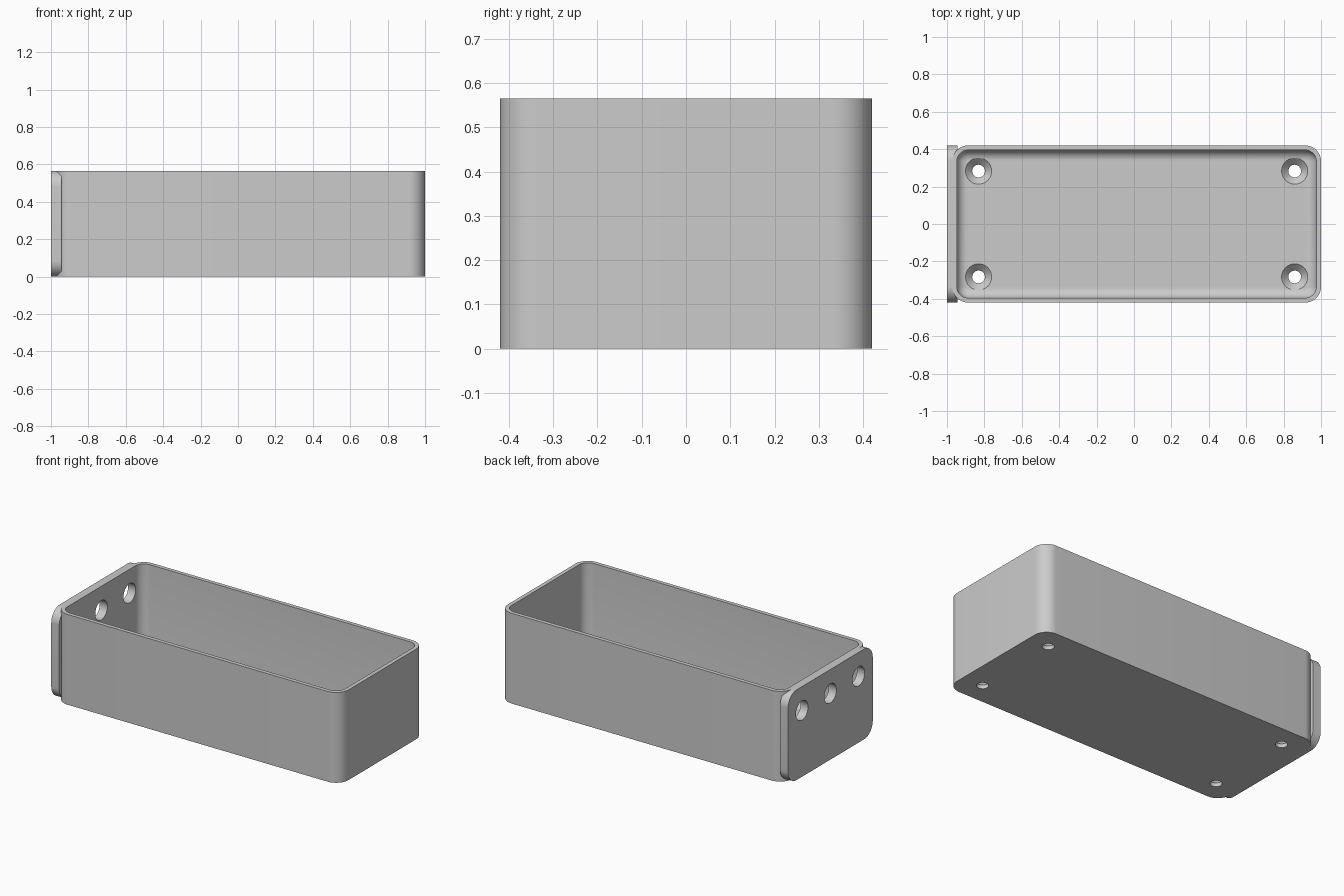
import bpy, bmesh, math
from mathutils import Matrix, Vector

start = bpy.data.objects.get("Cube")
if start:
    bpy.data.objects.remove(start, do_unlink=True)

grey = bpy.data.materials.new("plain grey")
grey.use_nodes = True
grey.diffuse_color = (0.6, 0.6, 0.6, 1)
grey.node_tree.nodes["Principled BSDF"].inputs["Base Color"].default_value = (0.6, 0.6, 0.6, 1)

LEFT, RIGHT, HALF_Y, HEIGHT = -0.972, 1.0, 0.42, 0.565
WALL, FLOOR, CORNER, FILLET = 0.025, 0.06, 0.085, 0.055
MID_X = (LEFT + RIGHT) / 2
HALF_X = (RIGHT - LEFT) / 2


def rounded_rect(hx, hy, r, steps=12):
    """Outline of a rounded rectangle, counterclockwise."""
    pts = []
    for k, (sx, sy) in enumerate([(1, 1), (-1, 1), (-1, -1), (1, -1)]):
        for i in range(steps + 1):
            a = (k + i / steps) * math.pi / 2
            pts.append((sx * (hx - r) + r * math.cos(a), sy * (hy - r) + r * math.sin(a)))
    return pts


def circle(r, n=40):
    return [(r * math.cos(2 * math.pi * i / n), r * math.sin(2 * math.pi * i / n)) for i in range(n)]


def loft(name, sections, matrix):
    """Closed solid through (outline, height) sections, bottom to top."""
    bm = bmesh.new()
    rings = [[bm.verts.new((x, y, z)) for x, y in pts] for pts, z in sections]
    for low, high in zip(rings, rings[1:]):
        n = len(low)
        for i in range(n):
            j = (i + 1) % n
            bm.faces.new((low[i], low[j], high[j], high[i]))
    bm.faces.new(rings[0][::-1])
    bm.faces.new(rings[-1])
    bm.transform(matrix)
    bmesh.ops.recalc_face_normals(bm, faces=bm.faces)
    mesh = bpy.data.meshes.new(name)
    bm.to_mesh(mesh)
    bm.free()
    mesh.materials.append(grey)
    obj = bpy.data.objects.new(name, mesh)
    bpy.context.collection.objects.link(obj)
    return obj


def combine(target, tool, operation):
    bpy.context.view_layer.objects.active = target
    mod = target.modifiers.new(operation.lower(), "BOOLEAN")
    mod.operation, mod.object, mod.solver = operation, tool, "EXACT"
    bpy.ops.object.modifier_apply(modifier=mod.name)
    bpy.data.objects.remove(tool, do_unlink=True)


# Rounded outer body
outline = rounded_rect(HALF_X, HALF_Y, CORNER)
box = loft("open_box", [(outline, 0), (outline, HEIGHT)], Matrix.Translation((MID_X, 0, 0)))

# End plate standing on the -x side (local x,y,z become y,z,x)
stand = Matrix(((0, 0, 1, 0), (1, 0, 0, 0), (0, 1, 0, 0), (0, 0, 0, 1)))
plate_outline = rounded_rect(HALF_Y, HEIGHT / 2, 0.085)
plate = loft("end_plate", [(plate_outline, -1.0), (plate_outline, -0.945)],
             Matrix.Translation((0, 0, HEIGHT / 2)) @ stand)
combine(box, plate, "UNION")

# Hollow interior with a filleted floor edge
sections = []
for i in range(9):
    a = i / 8 * math.pi / 2
    inset = WALL + FILLET * (1 - math.sin(a))
    sections.append((rounded_rect(HALF_X - inset, HALF_Y - inset, CORNER - inset),
                     FLOOR + FILLET * (1 - math.cos(a))))
sections.append((sections[-1][0], HEIGHT + 0.1))
combine(box, loft("cavity", sections, Matrix.Translation((MID_X, 0, 0))), "DIFFERENCE")

# Countersunk screw holes in the floor
for x in (-0.845, 0.845):
    for y in (-0.283, 0.283):
        screw = loft("screw_hole", [(circle(0.034), -0.1), (circle(0.034), FLOOR - 0.036),
                                    (circle(0.07), FLOOR), (circle(0.07), FLOOR + 0.04)],
                     Matrix.Translation((MID_X + x, y, 0)))
        combine(box, screw, "DIFFERENCE")

# Three round openings through the end plate
for y in (-0.28, 0, 0.28):
    port = loft("port_hole", [(circle(0.06), -1.1), (circle(0.06), -0.85)],
                Matrix.Translation((0, y, 0.415)) @ stand)
    combine(box, port, "DIFFERENCE")

bpy.ops.object.select_all(action="DESELECT")
box.select_set(True)
bpy.context.view_layer.objects.active = box
bpy.ops.object.shade_smooth_by_angle(angle=math.radians(30))
